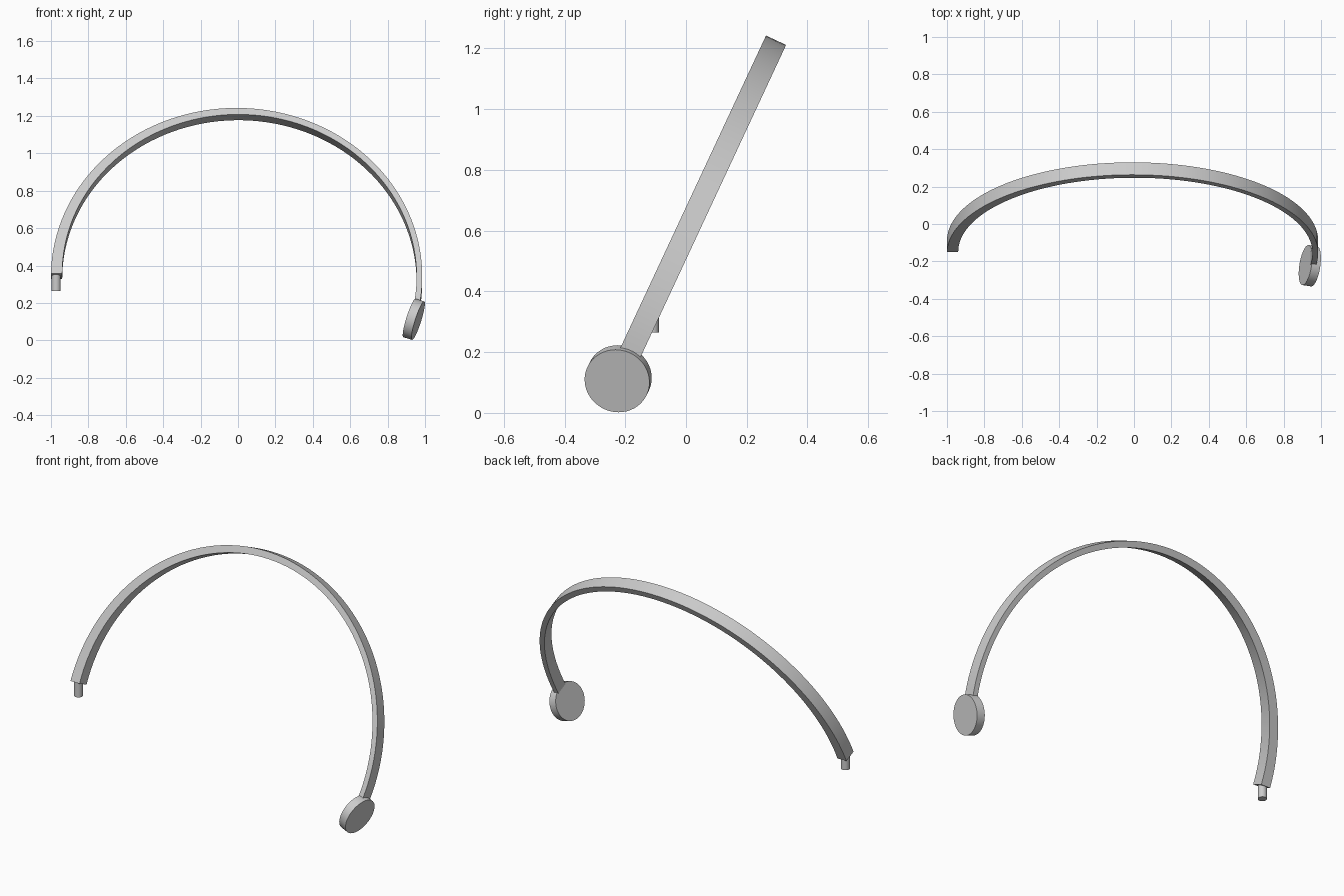
import bpy, bmesh
from math import sin, cos, radians
from mathutils import Vector

if "Cube" in bpy.data.objects:
    bpy.data.objects.remove(bpy.data.objects["Cube"])

TILT = radians(25)
UP = Vector((0, sin(TILT), cos(TILT)))        # in-plane "up" of the leaning arch
BACK = Vector((0, cos(TILT), -sin(TILT)))     # across the band, front to back
CENTRE = Vector((-0.0075, -0.156, 0.343))
RADIUS, WIDTH, STEPS = 0.9925, 0.073, 72


def smooth(obj):
    bpy.ops.object.select_all(action='DESELECT')
    obj.select_set(True)
    bpy.context.view_layer.objects.active = obj
    bpy.ops.object.shade_smooth_by_angle(angle=radians(35))


def rod(name, start, end, radius, sides):
    start, end = Vector(start), Vector(end)
    axis = end - start
    bpy.ops.mesh.primitive_cylinder_add(vertices=sides, radius=radius, depth=axis.length,
                                        location=(start + end) / 2)
    obj = bpy.context.object
    obj.name = name
    obj.rotation_mode = 'QUATERNION'
    obj.rotation_quaternion = axis.to_track_quat('Z', 'Y')
    smooth(obj)


# headband: rectangular section swept along the arc, thicker towards the left end
bm = bmesh.new()
rings = []
for i in range(STEPS + 1):
    w = i / STEPS
    a = radians(179 + (-8.4 - 179) * w)
    inner = RADIUS - (0.03 + 0.03 * (1 - w) ** 2)
    radial = Vector((cos(a), 0, 0)) + UP * sin(a)
    rings.append([bm.verts.new(CENTRE + radial * r + BACK * b)
                  for r, b in ((RADIUS, 0), (RADIUS, WIDTH), (inner, WIDTH), (inner, 0))])
for p, q in zip(rings, rings[1:]):
    for k in range(4):
        j = (k + 1) % 4
        bm.faces.new((p[k], p[j], q[j], q[k]))
bm.faces.new(rings[0])
bm.faces.new(rings[-1])
bmesh.ops.recalc_face_normals(bm, faces=bm.faces)
mesh = bpy.data.meshes.new("headband")
bm.to_mesh(mesh)
bm.free()
band = bpy.data.objects.new("headband", mesh)
bpy.context.collection.objects.link(band)
smooth(band)

# small peg under the left end
rod("end_peg", (-0.972, -0.113, 0.265), (-0.972, -0.113, 0.37), 0.024, 24)

# tilted round pad at the right end
normal = Vector((0.94, -0.15, -0.30)).normalized()
face = Vector((0.963, -0.227, 0.105))
rod("ear_pad", face - normal * 0.049, face, 0.108, 48)
